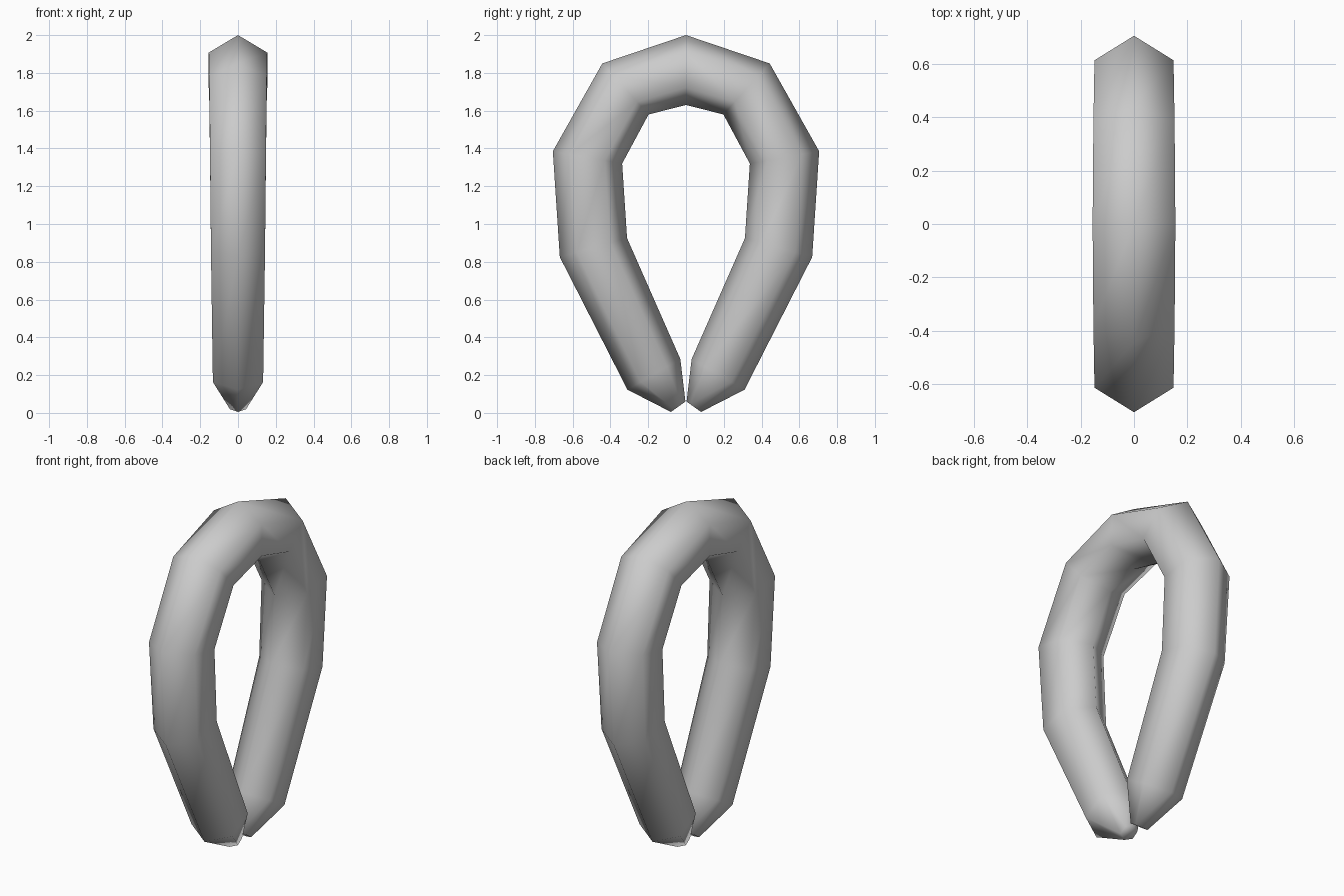
import bpy
import bmesh
import math

cube = bpy.data.objects.get("Cube")
if cube:
    bpy.data.objects.remove(cube, do_unlink=True)

# Grey metal
metal = bpy.data.materials.new("grey_metal")
metal.use_nodes = True
colour = (0.6, 0.6, 0.6, 1)
metal.diffuse_color = colour
metal.node_tree.nodes["Principled BSDF"].inputs["Base Color"].default_value = colour

# Rings of one half, from top to tip: outer y, z, inner y, z, half width
half = [
    (0.0, 2.0, 0.0, 1.63, 0.155),
    (0.443, 1.85, 0.198, 1.58, 0.152),
    (0.705, 1.385, 0.338, 1.32, 0.148),
    (0.668, 0.825, 0.312, 0.925, 0.143),
    (0.31, 0.123, 0.03, 0.285, 0.133),
    (0.08, 0.005, 0.003, 0.06, 0.042),
]
mirrored = [(-oy, oz, -iy, iz, w) for oy, oz, iy, iz, w in half[:0:-1]]
SIDES = 6


def add_ring(bm, ring):
    """Hexagonal section with one corner outward and one inward."""
    oy, oz, iy, iz, width = ring
    verts = []
    for k in range(SIDES):
        a = math.tau * k / SIDES
        t = (1 - math.cos(a)) / 2
        x = width * math.sin(a) / math.sin(math.pi / 3)
        verts.append(bm.verts.new((x, oy + (iy - oy) * t, oz + (iz - oz) * t)))
    return verts


# Bent loop swept through all the rings, closed at both tips
bm = bmesh.new()
rings = [add_ring(bm, r) for r in mirrored + half]
for a, b in zip(rings, rings[1:]):
    for k in range(SIDES):
        n = (k + 1) % SIDES
        bm.faces.new((a[k], a[n], b[n], b[k]))
bm.faces.new(rings[0])
bm.faces.new(rings[-1])
bmesh.ops.recalc_face_normals(bm, faces=bm.faces)
for f in bm.faces:
    f.smooth = True

mesh = bpy.data.meshes.new("bent_loop")
bm.to_mesh(mesh)
bm.free()
mesh.materials.append(metal)
loop = bpy.data.objects.new("bent_loop", mesh)
bpy.context.collection.objects.link(loop)
